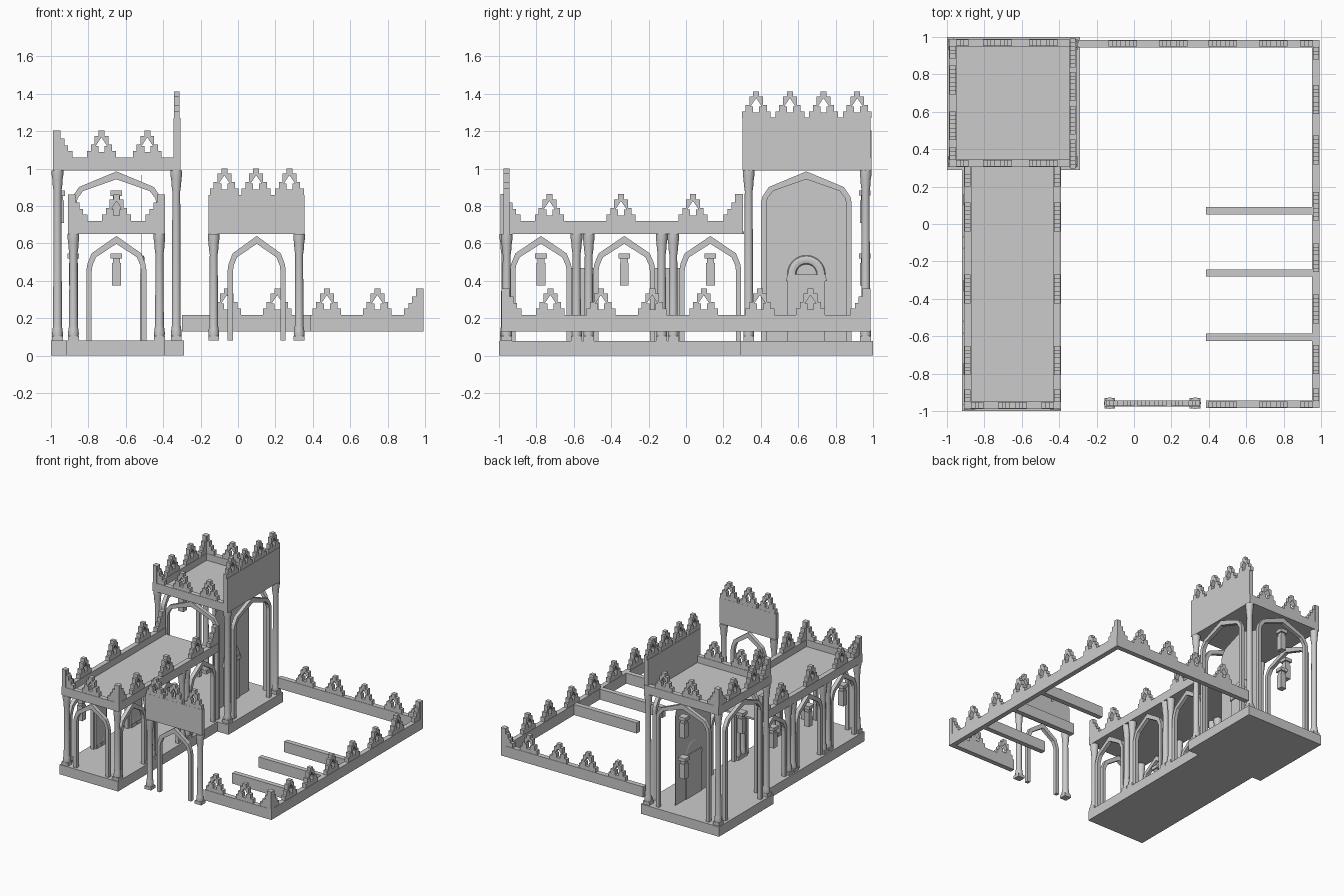
import bpy, bmesh, math
from mathutils import Vector

if "Cube" in bpy.data.objects:
    bpy.data.objects.remove(bpy.data.objects["Cube"])


def finish(name, bm, smooth=False):
    bmesh.ops.recalc_face_normals(bm, faces=bm.faces)
    me = bpy.data.meshes.new(name)
    bm.to_mesh(me)
    bm.free()
    ob = bpy.data.objects.new(name, me)
    bpy.context.collection.objects.link(ob)
    if smooth:
        bpy.ops.object.select_all(action='DESELECT')
        ob.select_set(True)
        bpy.context.view_layer.objects.active = ob
        bpy.ops.object.shade_smooth_by_angle(angle=math.radians(35))
    return ob


def add_box(bm, x0, x1, y0, y1, z0, z1):
    vs = bmesh.ops.create_cube(bm, size=1)['verts']
    for v in vs:
        v.co = Vector((x0 + (v.co.x + .5) * (x1 - x0), y0 + (v.co.y + .5) * (y1 - y0), z0 + (v.co.z + .5) * (z1 - z0)))


def box(name, *b):
    bm = bmesh.new()
    add_box(bm, *b)
    return finish(name, bm)


def prism(bm, pts, axis, at, depth):
    """Outline of (u, z) points running along axis, centred on `at` across it."""
    def ring(d):
        return [bm.verts.new((u, d, z) if axis == 'x' else (d, u, z)) for u, z in pts]
    a, b = ring(at - depth / 2), ring(at + depth / 2)
    bm.faces.new(a)
    bm.faces.new(b[::-1])
    for i in range(len(a)):
        j = (i + 1) % len(a)
        bm.faces.new((a[i], b[i], b[j], a[j]))


def lathe(bm, profile, x, y, n=16):
    rings = [[bm.verts.new((x + r * math.cos(2 * math.pi * i / n), y + r * math.sin(2 * math.pi * i / n), z))
              for i in range(n)] for r, z in profile]
    bm.faces.new(rings[0])
    bm.faces.new(rings[-1])
    for a, b in zip(rings, rings[1:]):
        for i in range(n):
            j = (i + 1) % n
            bm.faces.new((a[i], a[j], b[j], b[i]))


# stepped merlon with a pointed opening (half outline), and solid corner version
HALF = [(0, 0), (.077, 0), (.077, .035), (.057, .035), (.057, .07), (.037, .07), (.037, .115), (.016, .115),
        (.016, .143), (0, .143), (0, .107), (.03, .062), (.016, .062), (.016, .03), (0, .03)]
CORNER = [(0, 0), (.105, 0), (.105, .035), (.082, .035), (.082, .065), (.062, .065), (.062, .1), (.042, .1),
          (.042, .143), (0, .143)]


def crenels(name, axis, at, z, centres, corners=(), depth=.034):
    bm = bmesh.new()
    for c in centres:
        for s in (1, -1):
            prism(bm, [(c + s * u, z + h) for u, h in HALF], axis, at, depth)
    for c, s in corners:
        prism(bm, [(c + s * u, z + h) for u, h in CORNER], axis, at, depth)
    return finish(name, bm)


def arch_line(c, hw, z0, zs, zt):
    left = [(-hw, z0), (-hw, zs - .03), (-hw * .97, zs), (-hw * .83, zs + (zt - zs) * .38)]
    return [(c + u, z) for u, z in left + [(0, zt)] + [(-u, z) for u, z in left[::-1]]]


def arch(name, axis, at, c, hw, zs, zt, depth=.03):
    bm = bmesh.new()
    outer = arch_line(c, hw, .08, zs, zt)
    inner = arch_line(c, hw - .028, .08, zs - .008, zt - .042)
    prism(bm, outer + inner[::-1], axis, at, depth)
    return finish(name, bm)


def column(name, x, y, top):
    bm = bmesh.new()
    add_box(bm, x - .029, x + .029, y - .029, y + .029, .08, .105)
    lathe(bm, [(.028, .105), (.029, .12), (.026, .145), (.0235, .16), (.021, top - .11), (.026, top - .075),
               (.027, top - .05), (.031, top - .025), (.031, top)], x, y)
    return finish(name, bm, True)


def torch(name, x, y, z):
    bm = bmesh.new()
    for w, a, b in ((.031, .145, .172), (.019, .12, .145), (.024, 0, .12)):
        add_box(bm, x - w, x + w, y - w, y + w, z + a, z + b)
    return finish(name, bm)


# floors and flat roofs
box("tower_base", -1, -.29, .29, 1, 0, .08)
box("hall_base", -.92, -.39, -1, .29, 0, .08)
box("tower_roof", -.97, -.33, .33, .97, .99, 1.005)
box("hall_roof", -.89, -.41, -.97, .31, .65, .665)

# tower parapets and taller wall on the courtyard side
for y, n in ((.325, "front"), (.97, "back")):
    box(f"tower_parapet_{n}", -.99, -.31, y - .02, y + .02, .99, 1.06)
    crenels(f"tower_merlons_{n}", 'x', y, 1.06, (-.73, -.485), ((-.99, 1),))
box("tower_parapet_left", -.99, -.95, .305, .99, .99, 1.06)
crenels("tower_merlons_left", 'y', -.97, 1.06, (.525, .77), ((.305, 1), (.99, -1)))
box("tower_high_wall", -.345, -.308, .302, .985, .99, 1.272)
crenels("tower_high_merlons", 'y', -.3265, 1.27, (.375, .555, .735, .915), (), .03)

# tower columns and arches
for x in (-.965, -.33):
    for y in (.335, .96):
        column("tower_column", x, y, .99)
    arch("tower_side_arch", 'y', x, .643, .242, .85, .985)
for y in (.335, .96):
    arch("tower_cross_arch", 'x', y, -.65, .242, .85, .985)

# hall parapets, columns and arches
for x, n in ((-.89, "left"), (-.41, "right")):
    box(f"hall_parapet_{n}", x - .02, x + .02, -.99, .305, .65, .72)
    crenels(f"hall_merlons_{n}", 'y', x, .72, (-.73, -.347, .037), ((-.99, 1), (.305, -1)))
for x in (-.88, -.42):
    for y in (-.965, -.585, -.52, -.13, -.068):
        column("hall_column", x, y, .65)
    for c in (-.775, -.33, .13):
        arch("hall_side_arch", 'y', x, c, .165, .49, .64)
box("hall_parapet_front", -.91, -.39, -.99, -.95, .65, .72)
crenels("hall_merlons_front", 'x', -.97, .72, (-.65,), ((-.91, 1), (-.39, -1)))
arch("hall_front_arch", 'x', -.965, -.65, .16, .49, .64)
for y in (-.555, -.1):
    box("hall_back_panel", -.875, -.855, y - .07, y + .07, 0, .47)

# tower door panel with a half-round niche above a ledge
bm = bmesh.new()
prism(bm, arch_line(.643, .23, .08, .845, .965), 'y', -.515, .004)
finish("door_panel", bm)
bm = bmesh.new()
prev = None
for i in range(17):
    t = math.pi * i / 16
    ring = []
    for k in range(10):
        p = 2 * math.pi * k / 10
        r = .078 + .024 * math.cos(p)
        ring.append(bm.verts.new((-.51 + .012 * math.sin(p), .643 + r * math.cos(t), .435 + r * math.sin(t))))
    if prev:
        for k in range(10):
            m = (k + 1) % 10
            bm.faces.new((prev[k], prev[m], ring[m], ring[k]))
    else:
        bm.faces.new(ring)
    prev = ring
bm.faces.new(prev)
finish("niche_ring", bm, True)
bm = bmesh.new()
prism(bm, [(.533, .4), (.753, .4), (.743, .435), (.543, .435)], 'y', -.51, .03)
finish("niche_ledge", bm)
box("niche_pedestal", -.523, -.503, .543, .743, 0, .4)

# wall torches
for y in (-.775, -.33, .13):
    torch("hall_torch", -.88, y, .375)
for z in (.375, .71):
    torch("tower_back_torch", -.65, .955, z)
torch("tower_left_torch", -.955, .643, .71)

# free-standing gate
for x in (-.13, .327):
    column("gate_column", x, -.958, .65)
box("gate_wall", -.157, .355, -.975, -.943, .65, .86)
crenels("gate_merlons", 'x', -.959, .858, (-.073, .097, .275), (), .03)
arch("gate_arch", 'x', -.959, .1, .155, .49, .64)

# courtyard walls and stall partitions
box("yard_wall_back", -.3, .993, .945, .985, .13, .217)
box("yard_wall_right", .953, .993, -.985, .985, .13, .217)
box("yard_wall_front", .385, .993, -.985, -.945, .13, .217)
crenels("yard_merlons_back", 'x', .965, .217, (-.06, .21, .475, .745), ((.993, -1),))
crenels("yard_merlons_front", 'x', -.965, .217, (.475, .745), ((.993, -1),))
crenels("yard_merlons_right", 'y', .973, .217, (-.725, -.455, -.18, .095, .395, .665),
        ((-.985, 1), (.985, -1)))
for y in (.07, -.262, -.605):
    box("stall_partition", .385, .96, y - .02, y + .02, .13, .217)
